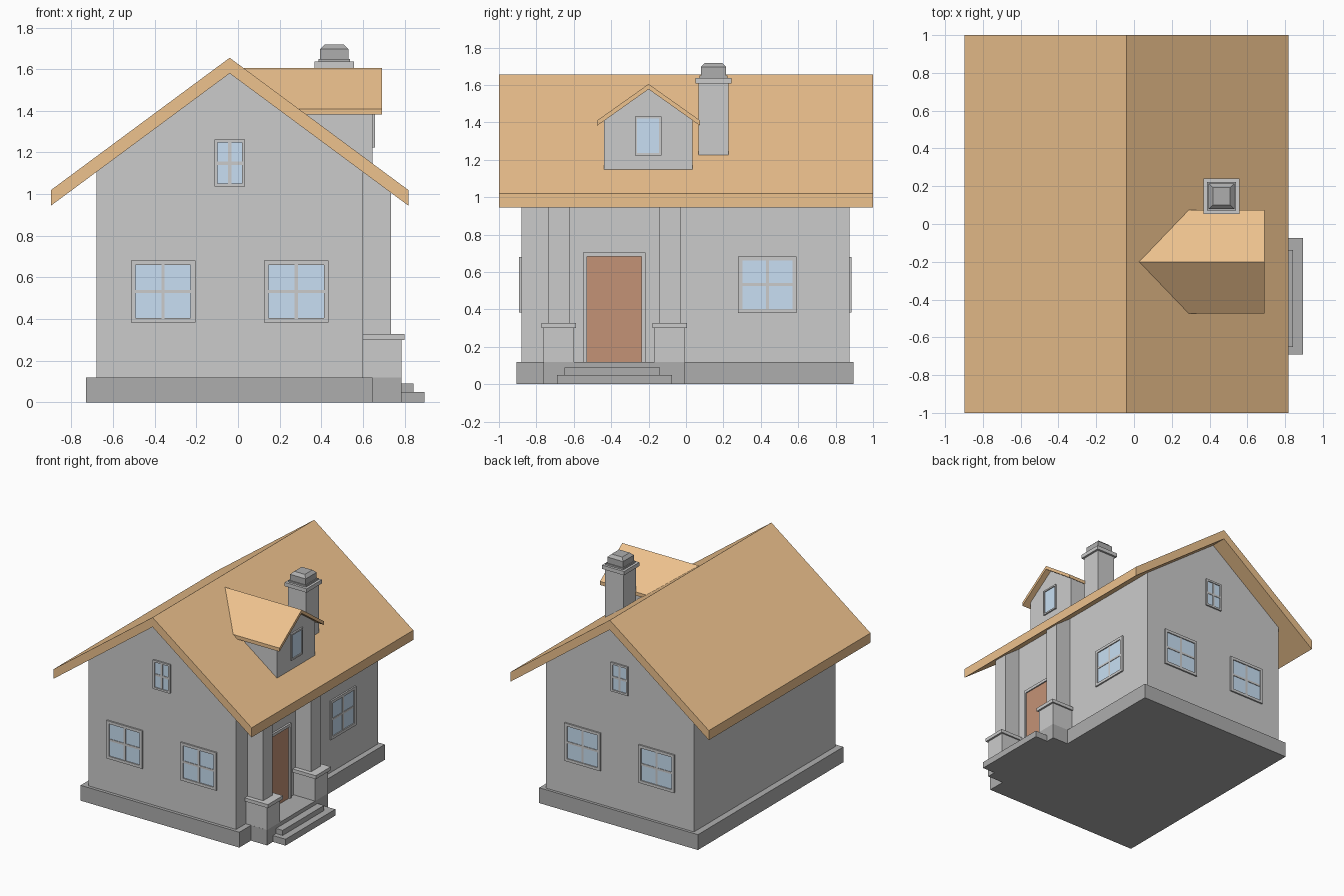
import bpy, bmesh
from mathutils import Vector, Matrix
from math import pi

if "Cube" in bpy.data.objects:
    bpy.data.objects.remove(bpy.data.objects["Cube"])

RX, RZ, SLOPE = -0.04, 1.655, 0.738      # main ridge and pitch


def material(name, r, g, b):
    m = bpy.data.materials.new(name)
    m.diffuse_color = (r, g, b, 1)
    m.use_nodes = True
    m.node_tree.nodes["Principled BSDF"].inputs["Base Color"].default_value = m.diffuse_color
    return m


ORANGE = material("roof_tile", 0.85, 0.54, 0.27)
DARK = material("dark_stone", 0.42, 0.42, 0.42)
BROWN = material("door_wood", 0.55, 0.29, 0.18)
BLUE = material("glass", 0.58, 0.74, 0.9)


def finish(name, bm, mat=None, matrix=None):
    bmesh.ops.recalc_face_normals(bm, faces=bm.faces)
    me = bpy.data.meshes.new(name)
    bm.to_mesh(me)
    bm.free()
    ob = bpy.data.objects.new(name, me)
    bpy.context.collection.objects.link(ob)
    if mat:
        me.materials.append(mat)
    if matrix:
        ob.matrix_world = matrix
    return ob


def boxes(name, spans, mat=None, matrix=None):
    """One object from (x0, x1, y0, y1, z0, z1) spans."""
    bm = bmesh.new()
    for x0, x1, y0, y1, z0, z1 in spans:
        size = Matrix.Diagonal((x1 - x0, y1 - y0, z1 - z0, 1))
        mid = Matrix.Translation(((x0 + x1) / 2, (y0 + y1) / 2, (z0 + z1) / 2))
        bmesh.ops.create_cube(bm, size=1, matrix=mid @ size)
    return finish(name, bm, mat, matrix)


def prism(name, pts, vec, mat=None, back=None):
    """Extrude a polygon; back() may reshape the far end."""
    bm = bmesh.new()
    a = [bm.verts.new(p) for p in pts]
    b = [bm.verts.new(back(Vector(p)) if back else Vector(p) + Vector(vec)) for p in pts]
    bm.faces.new(a)
    bm.faces.new(b[::-1])
    for i in range(len(a)):
        j = (i + 1) % len(a)
        bm.faces.new((a[i], b[i], b[j], a[j]))
    return finish(name, bm, mat)


def window(name, pos, w, h, turn=0, bars=True, f=0.022):
    """Frame, cross bars and pane; local -y faces outward."""
    M = Matrix.Translation(pos) @ Matrix.Rotation(turn, 4, 'Z')
    w, h, d = w / 2, h / 2, -0.012
    parts = [(-w, -w + f, d, 0.01, -h, h), (w - f, w, d, 0.01, -h, h),
             (-w + f, w - f, d, 0.01, -h, -h + f), (-w + f, w - f, d, 0.01, h - f, h)]
    if bars:
        parts += [(-0.008, 0.008, -0.008, 0, -h + f, h - f),
                  (-w + f, w - f, -0.008, 0, -0.008, 0.008)]
    boxes(name + "_frame", parts, None, M)
    boxes(name + "_glass", [(-w + f, w - f, -0.004, 0.005, -h + f, h - f)], BLUE, M)


# Foundation, porch slab and steps
boxes("foundation", [(-0.73, 0.645, -0.905, 0.895, 0, 0.12)], DARK)
boxes("porch_slab", [(0.60, 0.785, -0.762, -0.006, 0, 0.12)], DARK)
boxes("porch_steps", [(0.78, 0.895, -0.69, -0.075, 0, 0.05),
                      (0.78, 0.842, -0.65, -0.138, 0.05, 0.09)], DARK)

# House walls with gables
prism("walls", [(-0.68, -0.88, 0.12), (0.60, -0.88, 0.12), (0.60, -0.88, 1.11),
                (RX, -0.88, 1.582), (-0.68, -0.88, 1.11)], (0, 1.753, 0))

# Main roof slab
prism("roof", [(-0.898, -1, 1.02), (RX, -1, RZ), (0.818, -1, 1.02),
               (0.818, -1, 0.945), (RX, -1, 1.58), (-0.898, -1, 0.945)], (0, 2, 0), ORANGE)

# Porch columns on pedestals
for side, y in (("left", -0.68), ("right", -0.087)):
    boxes(side + "_pedestal", [(0.60, 0.785, y - 0.081, y + 0.081, 0.12, 0.30),
                               (0.60, 0.80, y - 0.093, y + 0.093, 0.30, 0.327)])
    prism(side + "_column", [(0.59, y - 0.058, 0.327), (0.735, y - 0.058, 0.327),
                             (0.735, y - 0.058, 1.02), (0.59, y - 0.058, 1.13)], (0, 0.116, 0))

# Door
boxes("door_frame", [(0.59, 0.615, -0.55, -0.528, 0.12, 0.705),
                     (0.59, 0.615, -0.238, -0.216, 0.12, 0.705),
                     (0.59, 0.615, -0.528, -0.238, 0.682, 0.705)])
boxes("door", [(0.59, 0.606, -0.528, -0.238, 0.12, 0.682)], BROWN)

# Windows on front, back and right walls
for side, y, turn in (("front", -0.88, 0), ("back", 0.873, pi)):
    for label, x in (("left", -0.36), ("right", 0.28)):
        window(f"{side}_{label}_window", (x, y, 0.532), 0.31, 0.297, turn)
    window(side + "_attic_window", (RX, y, 1.149), 0.148, 0.226, turn, f=0.015)
window("right_window", (0.60, 0.435, 0.532), 0.312, 0.304, pi / 2)


# Dormer, its far end running into the main roof slope
def into_roof(p):
    return Vector((min(p.x - 0.005, RX + (RZ - p.z) / SLOPE - 0.01), p.y, p.z))


prism("dormer_walls", [(0.645, -0.438, 1.14), (0.645, 0.034, 1.14), (0.645, 0.034, 1.412),
                       (0.645, -0.202, 1.58), (0.645, -0.438, 1.412)], None, None, into_roof)
prism("dormer_roof", [(0.692, -0.475, 1.41), (0.692, -0.2, 1.605), (0.692, 0.075, 1.41),
                      (0.692, 0.075, 1.382), (0.692, -0.2, 1.577), (0.692, -0.475, 1.382)],
      None, ORANGE, into_roof)
window("dormer_window", (0.645, -0.203, 1.328), 0.142, 0.208, pi / 2, False, 0.012)

# Chimney stack, cap and dark pot
CX, CY = 0.463, 0.147


def square(r, z0, z1):
    return (CX - r, CX + r, CY - r, CY + r, z0, z1)


boxes("chimney", [square(0.079, 1.18, 1.607), square(0.095, 1.607, 1.637)])
boxes("chimney_pot_base", [square(0.076, 1.637, 1.65)], DARK)
boxes("chimney_pot", [square(0.068, 1.65, 1.697)], DARK)
bm = bmesh.new()
bmesh.ops.create_cone(bm, cap_ends=True, segments=4, radius1=0.068 * 2 ** 0.5,
                      radius2=0.046 * 2 ** 0.5, depth=0.021,
                      matrix=Matrix.Translation((CX, CY, 1.7075)) @ Matrix.Rotation(pi / 4, 4, 'Z'))
finish("chimney_top", bm, DARK)
